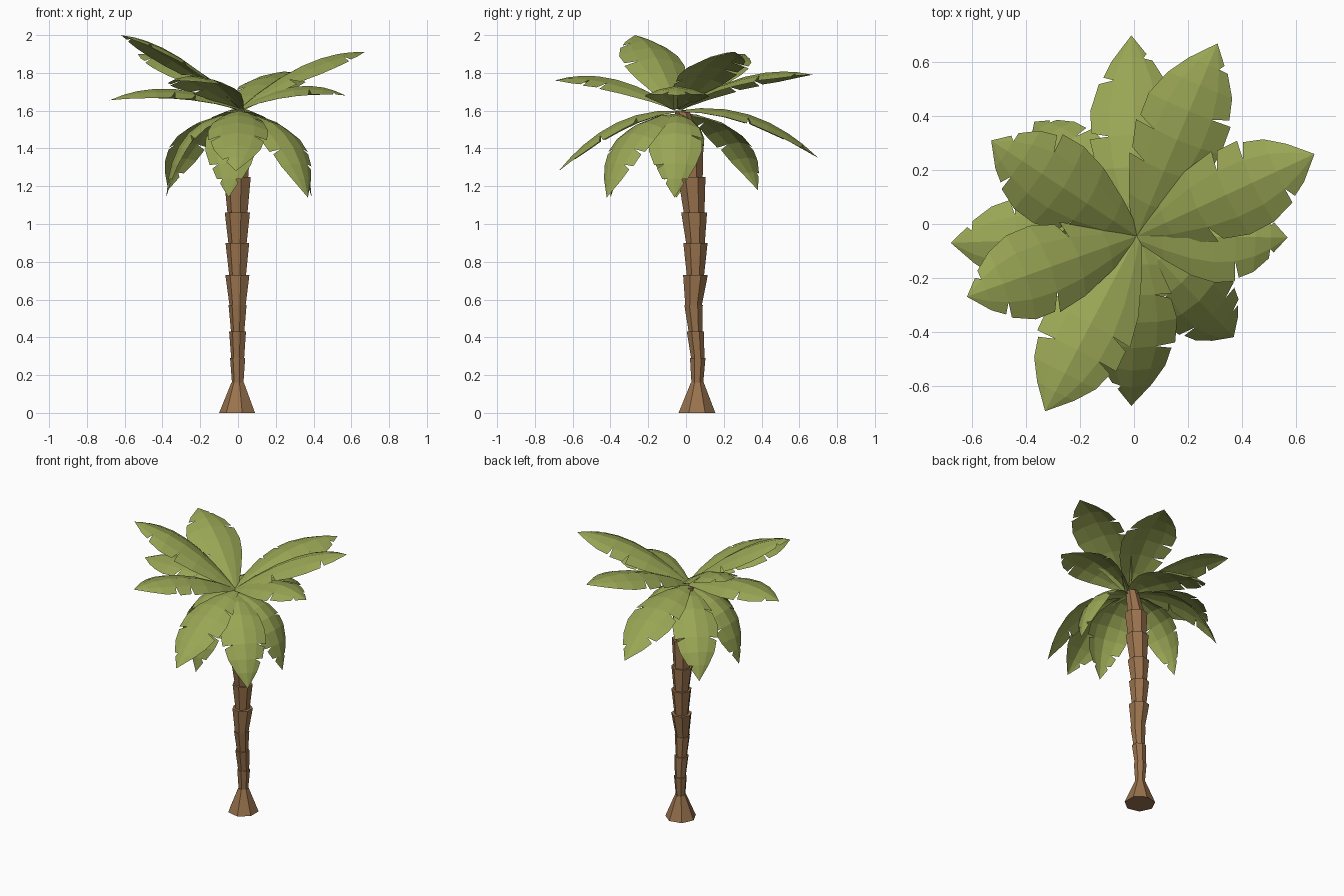
import bpy, bmesh, math, random
from mathutils import Vector

if "Cube" in bpy.data.objects:
    bpy.data.objects.remove(bpy.data.objects["Cube"])

random.seed(4)


def material(name, rgb):
    m = bpy.data.materials.new(name)
    m.diffuse_color = (*rgb, 1)
    m.use_nodes = True
    m.node_tree.nodes["Principled BSDF"].inputs["Base Color"].default_value = m.diffuse_color
    return m


BARK = material("bark", (0.32, 0.17, 0.075))
LEAF = material("leaf", (0.32, 0.38, 0.09))


def finish(bm, name, mat):
    me = bpy.data.meshes.new(name)
    bm.to_mesh(me)
    bm.free()
    me.materials.append(mat)
    ob = bpy.data.objects.new(name, me)
    bpy.context.collection.objects.link(ob)
    return ob


# Trunk: stacked seven-sided collars, each flaring upwards over a wide foot
# rows: bottom z, centre y at bottom, bottom radius, top radius
ROWS = [(0, .058, .10, .035), (.16, .06, .032, .042), (.29, .062, .036, .047),
        (.43, .05, .037, .050), (.57, .04, .045, .067), (.73, .05, .047, .066),
        (.90, .05, .051, .070), (1.06, .043, .056, .075), (1.25, .03, .060, .074),
        (1.42, .02, .056, .040), (1.60, -.02, 0, 0)]
SIDES = 7
bm = bmesh.new()


def ring(z, y, r):
    angles = [math.pi + k * 2 * math.pi / SIDES for k in range(SIDES)]
    return [bm.verts.new((r * math.cos(a), y + r * math.sin(a), z)) for a in angles]


for (z0, y0, r0, r1), (z1, y1, _, _) in zip(ROWS, ROWS[1:]):
    a, b = ring(z0, y0, r0), ring(z1, y1, r1)
    for k in range(SIDES):
        n = (k + 1) % SIDES
        bm.faces.new((a[k], a[n], b[n], b[k]))
    bm.faces.new(a[::-1])
    bm.faces.new(b)
finish(bm, "trunk", BARK)

# Fronds: arched, folded blades with slits torn in from the edge
STATIONS = [0, .15, .32, .48, .63, .77, .88, 1]
WIDTHS = [.14, .52, .85, 1, .97, .76, .46, 0]


def frond(name, tip, half, up, out, root_z=1.60):
    bm = bmesh.new()
    root, tip = Vector((.01, -.045, root_z)), Vector(tip)
    flat = Vector((tip.x - root.x, tip.y - root.y, 0)).normalized()
    ctrl = (root + tip) / 2 + 2 * (flat * out + Vector((0, 0, up)))
    side = flat.cross(Vector((0, 0, 1)))

    def point(t, u):
        # u runs from the midrib (0) to the edge (+-1)
        pos = root * (1 - t) ** 2 + ctrl * (2 * t * (1 - t)) + tip * t ** 2
        tan = ((ctrl - root) * (1 - t) + (tip - ctrl) * t).normalized()
        normal = side.cross(tan)
        i = max(j for j in range(7) if STATIONS[j] <= t)
        f = (t - STATIONS[i]) / (STATIONS[i + 1] - STATIONS[i])
        w = half * (WIDTHS[i] * (1 - f) + WIDTHS[i + 1] * f)
        return pos + side * w * u - normal * w * (.08 * abs(u) + .22 * u * u)

    for sgn in (-1, 1):
        slits = random.sample([2, 3, 4, 5, 6], 2)
        for i in range(7):
            t0, t1 = STATIONS[i], STATIONS[i + 1]
            e0 = t0 + (.03 if i in slits else 0)
            k0 = .96 if i in slits else 1
            inner = [point(t0, 0), point(t1, 0), point(t1, .55 * sgn), point(t0, .55 * sgn)]
            outer = [inner[3], inner[2], point(t1, sgn), point(e0, k0 * sgn)]
            for quad in (inner, outer):
                if sgn > 0:
                    quad = quad[::-1]
                # the last segment closes to the tip
                quad = [p for n, p in enumerate(quad) if (p - quad[n - 1]).length > 1e-5]
                if len(quad) > 2:
                    bm.faces.new([bm.verts.new(p) for p in quad])
    bmesh.ops.remove_doubles(bm, verts=bm.verts, dist=1e-4)
    for f in bm.faces:
        f.normal_update()
    if sum(f.normal.z * f.calc_area() for f in bm.faces) < 0:
        bmesh.ops.reverse_faces(bm, faces=bm.faces)
    finish(bm, name, LEAF)


# Rising and spreading fronds
UPPER = [(.67, .26, 1.91), (-.62, -.27, 2.0), (-.53, .31, 1.90), (.31, .67, 1.79),
         (-.33, -.695, 1.76), (-.68, -.07, 1.655), (.57, -.05, 1.68)]
for n, tip in enumerate(UPPER):
    frond(f"upper_frond_{n + 1}", tip, .17, .083, .015, 1.61)

# Long arching fronds to front and back
frond("front_arching_frond", (-.01, -.675, 1.28), .16, .09, .02)
frond("back_arching_frond", (-.01, .70, 1.35), .165, .10, .02)

# Short drooping fronds
LOWER = [(.37, -.42, 1.14), (-.37, .38, 1.18), (.39, -.06, 1.14),
         (-.05, -.40, 1.14), (-.38, -.05, 1.14)]
for n, tip in enumerate(LOWER):
    frond(f"drooping_frond_{n + 1}", tip, .145, .11, .085, 1.585)
